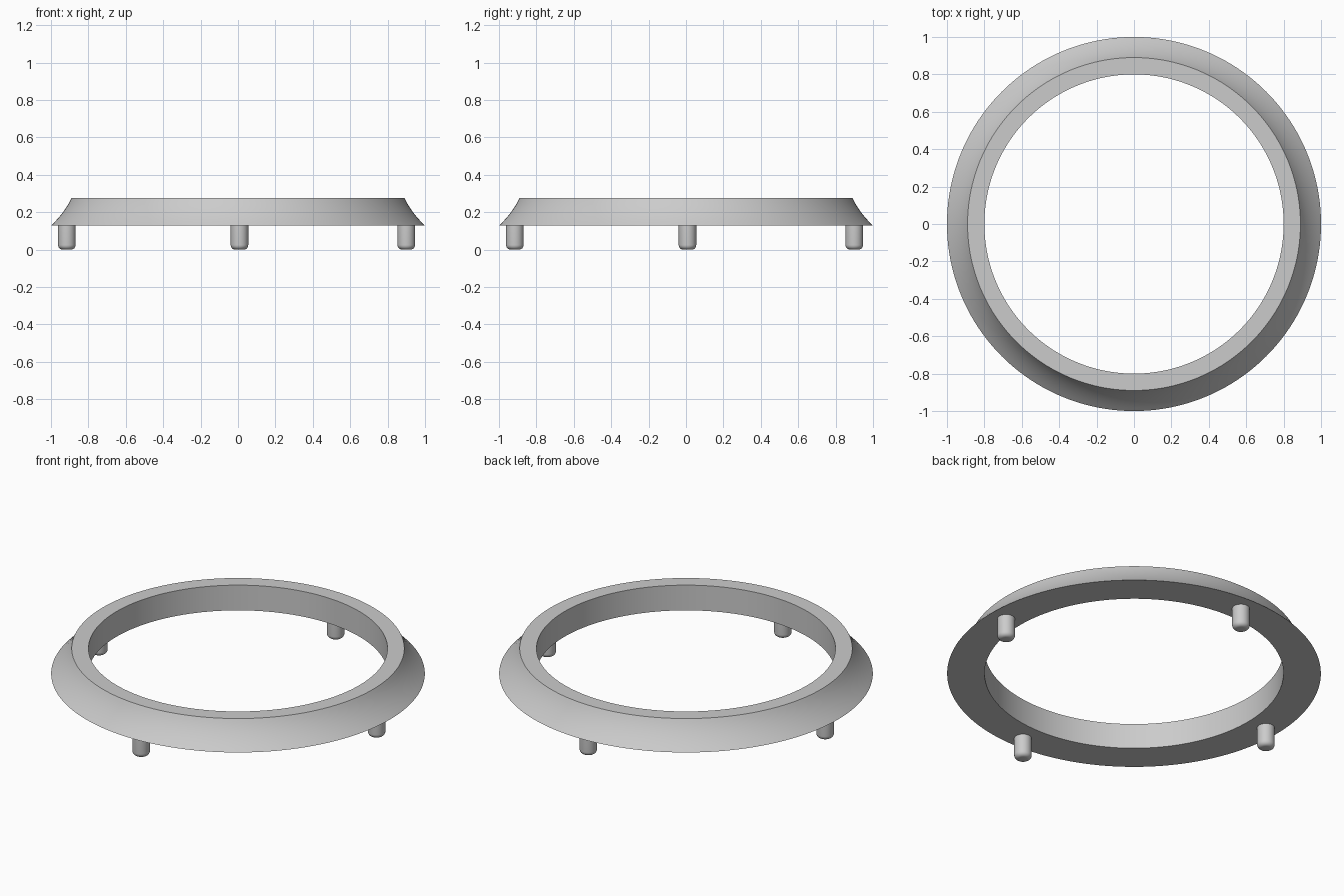
import bpy
import bmesh
import math
from mathutils import Vector

cube = bpy.data.objects.get("Cube")
if cube:
    bpy.data.objects.remove(cube)

GREY = (0.6, 0.6, 0.6, 1.0)
grey = bpy.data.materials.new("grey metal")
grey.use_nodes = True
grey.diffuse_color = GREY
grey.node_tree.nodes["Principled BSDF"].inputs["Base Color"].default_value = GREY


def lathe(name, profile, steps, closed, location=(0, 0, 0)):
    """Spin a (radius, height) profile around z into a smooth-shaded object."""
    bm = bmesh.new()
    verts = [bm.verts.new((r, 0, z)) for r, z in profile]
    pairs = list(zip(verts, verts[1:]))
    if closed:
        pairs.append((verts[-1], verts[0]))
    edges = [bm.edges.new(p) for p in pairs]
    bmesh.ops.spin(bm, geom=verts + edges, cent=(0, 0, 0), axis=(0, 0, 1),
                   angle=math.tau, steps=steps, use_duplicate=False)
    bmesh.ops.remove_doubles(bm, verts=bm.verts, dist=0.0005)
    bmesh.ops.recalc_face_normals(bm, faces=bm.faces)
    mesh = bpy.data.meshes.new(name)
    bm.to_mesh(mesh)
    bm.free()
    mesh.materials.append(grey)
    obj = bpy.data.objects.new(name, mesh)
    obj.location = location
    bpy.context.collection.objects.link(obj)
    bpy.ops.object.select_all(action='DESELECT')
    obj.select_set(True)
    bpy.context.view_layer.objects.active = obj
    bpy.ops.object.shade_smooth_by_angle(angle=math.radians(35))
    return obj


# Ring: flat top and bottom, straight bore, gently concave flared outside
BOTTOM, TOP = 0.128, 0.277
foot, waist, rim = Vector((1.0, BOTTOM)), Vector((0.925, 0.2)), Vector((0.89, TOP))
flare = []
for i in range(9):
    t = i / 8
    flare.append(foot * (1 - t) ** 2 + waist * 2 * t * (1 - t) + rim * t ** 2)
lathe("bezel_ring", [(0.8, BOTTOM)] + [tuple(p) for p in flare] + [(0.8, TOP)],
      160, True)

# Pegs: four short pins with rounded lower ends
RADIUS, ROUND = 0.047, 0.025
pin = [(0, 0)]
for i in range(7):
    a = math.pi / 2 * i / 6
    pin.append((RADIUS - ROUND + ROUND * math.sin(a), ROUND - ROUND * math.cos(a)))
pin += [(RADIUS, BOTTOM + 0.01), (0, BOTTOM + 0.01)]
spots = {"front": (0.008, -0.915), "back": (0.008, 0.9),
         "left": (0.9, 0.008), "right": (-0.915, 0.008)}
for side, (x, y) in spots.items():
    lathe(side + "_peg", pin, 32, False, (x, y, 0))
